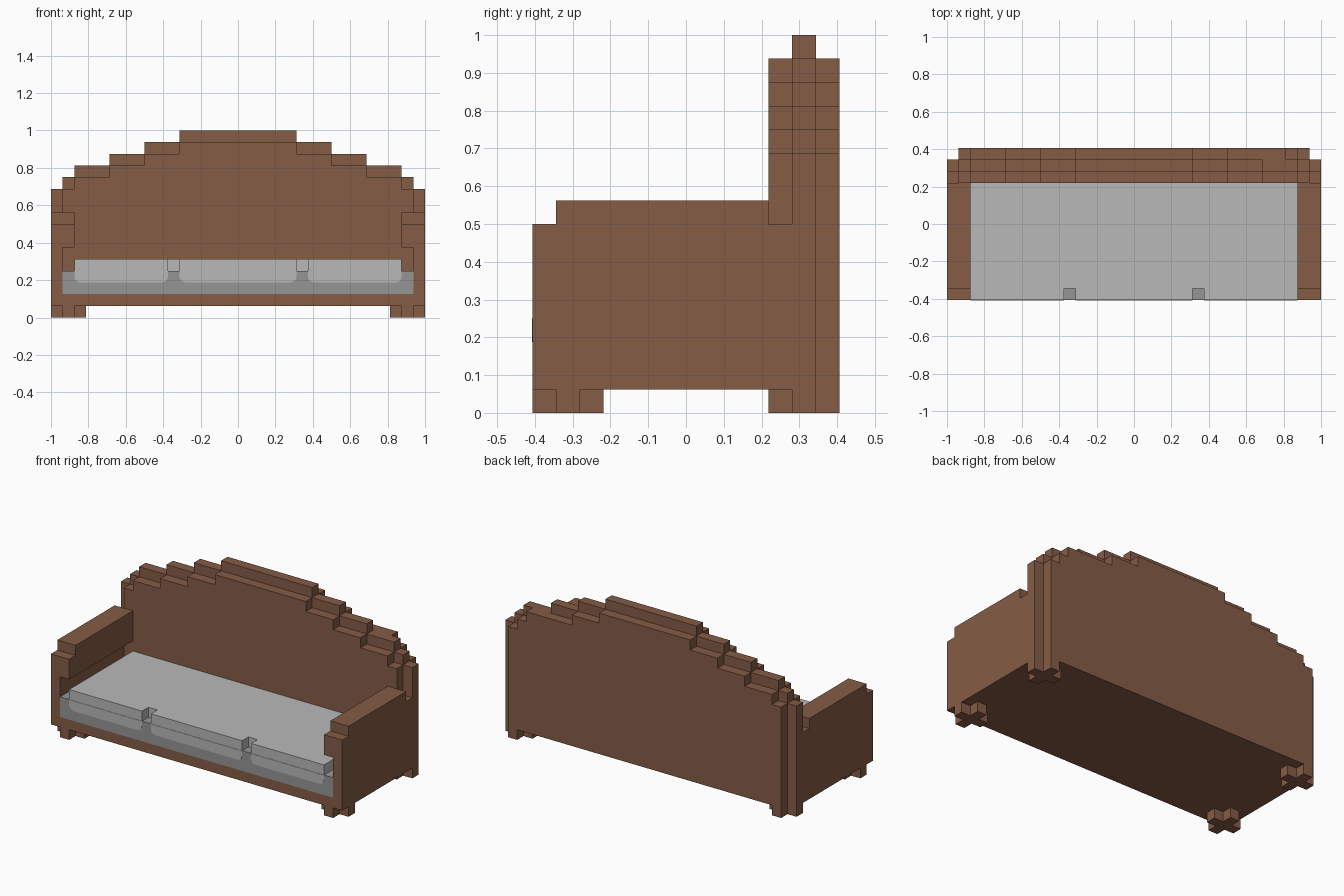
import bpy, bmesh, math
from mathutils import Vector

cube = bpy.data.objects.get("Cube")
if cube:
    bpy.data.objects.remove(cube, do_unlink=True)

U = 1 / 16          # one block of the stepped grid
DEPTH = 13          # total depth in blocks


def material(name, rgb):
    m = bpy.data.materials.new(name)
    m.use_nodes = True
    m.diffuse_color = (*rgb, 1)
    bsdf = next(n for n in m.node_tree.nodes if n.type == "BSDF_PRINCIPLED")
    bsdf.inputs["Base Color"].default_value = (*rgb, 1)
    return m


BROWN = material("brown_wood", (0.235, 0.107, 0.061))
LIGHT = material("light_grey_fabric", (0.485, 0.485, 0.485))
DARK = material("dark_grey_fabric", (0.30, 0.30, 0.30))


def prism(name, outline, y0, y1, mat):
    """Extrude an (x, z) outline from y0 to y1, all in blocks."""
    bm = bmesh.new()
    verts = [bm.verts.new(Vector((x, y0 - DEPTH / 2, z)) * U) for x, z in outline]
    face = bm.faces.new(verts)
    new = bmesh.ops.extrude_face_region(bm, geom=[face])["geom"]
    bmesh.ops.translate(bm, vec=(0, (y1 - y0) * U, 0),
                        verts=[g for g in new if isinstance(g, bmesh.types.BMVert)])
    bmesh.ops.recalc_face_normals(bm, faces=bm.faces)
    mesh = bpy.data.meshes.new(name)
    bm.to_mesh(mesh)
    bm.free()
    mesh.materials.append(mat)
    obj = bpy.data.objects.new(name, mesh)
    bpy.context.collection.objects.link(obj)
    return obj


def box(name, x0, x1, y0, y1, z0, z1, mat):
    return prism(name, [(x0, z0), (x1, z0), (x1, z1), (x0, z1)], y0, y1, mat)


def stairs(steps):
    """Points climbing inward from (half width, top) steps, outermost first."""
    pts, last = [], None
    for w, top in steps:
        if last is not None:
            pts.append((w, last))
        pts.append((w, top))
        last = top
    return pts


def stepped_back(name, z0, left, right, y0, y1):
    outline = [(-left[0][0], z0), (right[0][0], z0)] + stairs(right)
    outline += [(-x, z) for x, z in reversed(stairs(left))]
    prism(name, outline, y0, y1, BROWN)


# Base plate
box("base", -16, 16, 0, 12, 1, 2, BROWN)

# Back rest: tall middle layer between two lower layers
middle = [(16, 11), (15, 12), (14, 13), (11, 14), (8, 15), (5, 16)]
outer = [(15, 11), (14, 12), (11, 13), (8, 14), (5, 15)]
outer_wide = [(15, 11), (14, 12), (13, 13), (8, 14), (5, 15)]
stepped_back("back_front_layer", 2, outer, outer, 10, 11)
stepped_back("back_middle_layer", 2, middle, middle, 11, 12)
stepped_back("back_rear_layer", 1, outer, outer_wide, 12, 13)

# Arms and cross-shaped legs, mirrored left and right
for side, s in (("left", 1), ("right", -1)):
    arm = [(16, 2), (16, 8), (14, 8), (14, 6), (15, 6), (15, 2)]
    prism(side + "_arm", [(s * x, z) for x, z in arm], 0, 10, BROWN)
    box(side + "_arm_cap", s * 14, s * 16, 1, 10, 8, 9, BROWN)
    box(side + "_arm_rear", s * 15, s * 16, 10, 11, 2, 8, BROWN)
    for end, y in (("front", 0), ("back", 10)):
        leg = f"{side}_{end}_leg"
        box(leg + "_centre", s * 13, s * 16, y + 1, y + 2, 0, 1, BROWN)
        box(leg + "_fore", s * 14, s * 15, y, y + 1, 0, 1, BROWN)
        box(leg + "_aft", s * 14, s * 15, y + 2, y + 3, 0, 1, BROWN)

# Seat with a light cushion layer, notched along its front edge
box("seat", -15, 15, 0, 10, 2, 4, DARK)
box("cushion_top", -14, 14, 1, 10, 4, 5, LIGHT)

# Cushion fronts, each with a thin rounded flap over the seat
R = 0.5
for name, x0, x1 in (("right", -14, -6), ("middle", -5, 5), ("left", 6, 14)):
    box(name + "_cushion_front", x0, x1, 0, 1, 4, 5, LIGHT)
    arc = [(R * math.sin(a), R * math.cos(a))
           for a in (math.pi / 2 * i / 4 for i in range(5))]
    flap = [(x0, 4)] + [(x0 + R - c, 3 + R - s) for s, c in arc]
    flap += [(x1 - R + c, 3 + R - s) for s, c in reversed(arc)] + [(x1, 4)]
    prism(name + "_cushion_flap", flap, -0.03, 0.03, LIGHT)
